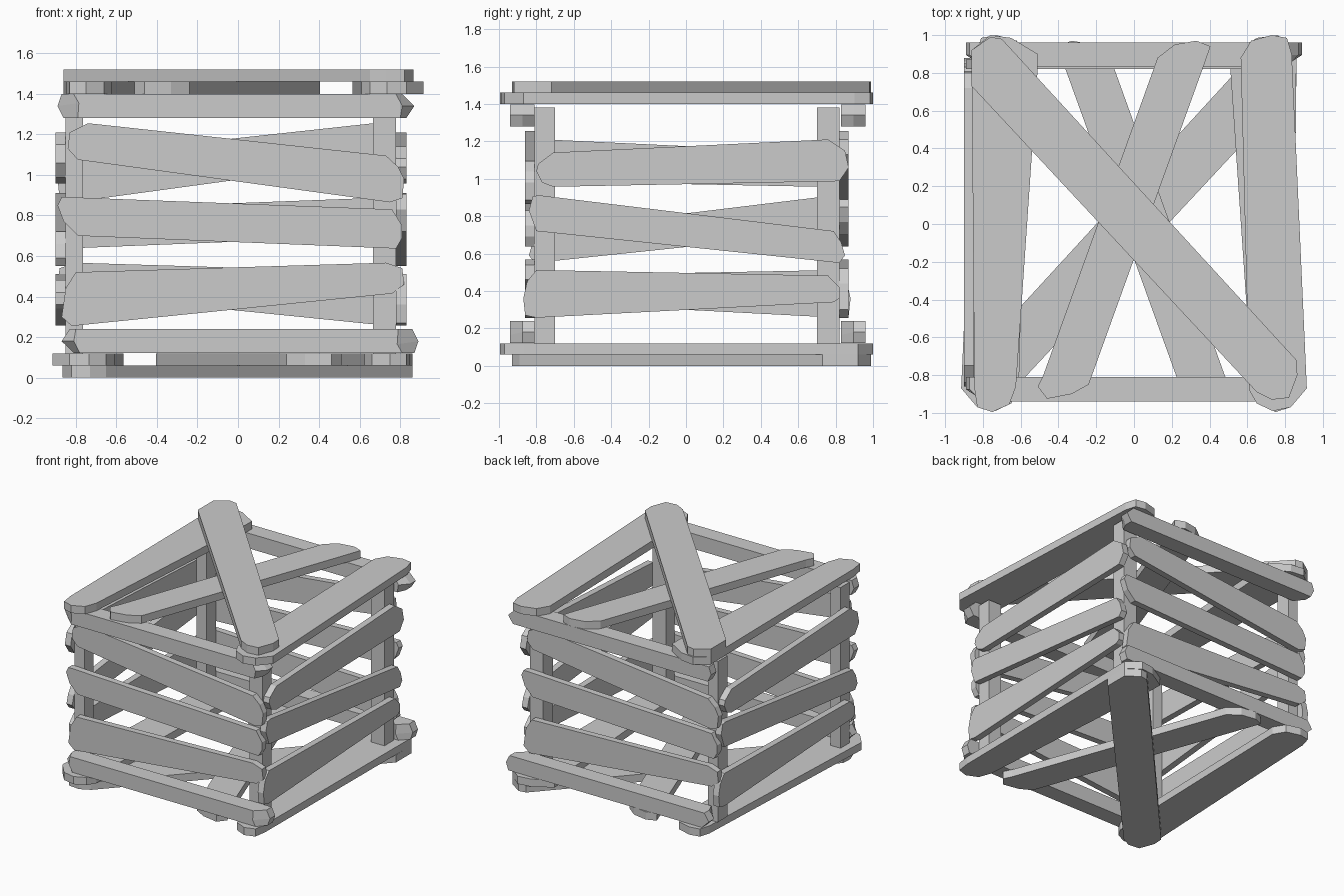
import bpy
from mathutils import Matrix, Vector
from math import pi

if "Cube" in bpy.data.objects:
    bpy.data.objects.remove(bpy.data.objects["Cube"])

H = 1.52      # total height
CX = -0.035   # centre line of the post frame


def mesh_prism(name, ring_a, ring_b):
    """Solid between two matching rings of 3D points."""
    n = len(ring_a)
    faces = [tuple(range(n)), tuple(range(2 * n - 1, n - 1, -1))]
    faces += [(i, i + n, (i + 1) % n + n, (i + 1) % n) for i in range(n)]
    me = bpy.data.meshes.new(name)
    me.from_pydata([Vector(p) for p in ring_a + ring_b], [], faces)
    import bmesh
    bm = bmesh.new()
    bm.from_mesh(me)
    bmesh.ops.recalc_face_normals(bm, faces=bm.faces)
    bm.to_mesh(me)
    bm.free()
    ob = bpy.data.objects.new(name, me)
    bpy.context.collection.objects.link(ob)
    return ob


def rotated_copy(ob, name, pivot, axis):
    """Copy turned half a turn about an axis through pivot."""
    me = ob.data.copy()
    p = Matrix.Translation(pivot)
    me.transform(p @ Matrix.Rotation(pi, 4, axis) @ p.inverted())
    new = bpy.data.objects.new(name, me)
    bpy.context.collection.objects.link(new)


# Lid planks (plan outlines), turned over to make the base
lid = {
    "left_plank": (1.40, [(-.86, .92), (-.76, 1.0), (-.65, .985), (-.51, .9), (-.51, .82),
                          (-.625, -.86), (-.66, -.955), (-.75, -.995), (-.83, -.97), (-.845, -.87)]),
    "right_plank": (1.40, [(.565, .88), (.62, .97), (.73, 1.0), (.81, .985), (.835, .9),
                           (.915, -.87), (.83, -.97), (.735, -.99), (.65, -.95), (.61, -.88)]),
    "middle_plank": (1.40, [(.125, .88), (.215, .95), (.33, .97), (.405, .94), (.37, .84),
                            (-.24, -.85), (-.33, -.9), (-.46, -.925), (-.51, -.86), (-.48, -.8)]),
    "diagonal_plank": (1.46, [(-.86, .92), (-.76, .99), (-.70, .98), (.86, -.72), (.865, -.8),
                              (.82, -.92), (.73, -.93), (.65, -.89), (-.86, .73)]),
}
for name, (z, pts) in lid.items():
    ob = mesh_prism("lid_" + name, [(x, y, z) for x, y in pts], [(x, y, z + .06) for x, y in pts])
    rotated_copy(ob, "base_" + name, (0, 0, H / 2), 'Y')

# Cross rails with tapered ends, under the lid and over the base
rail = [(-.86, 1.28), (-.89, 1.34), (-.87, 1.398), (.81, 1.398), (.87, 1.34), (.83, 1.28)]
rail_front = [(-.79, 1.28), (-.785, 1.355), (-.81, 1.398), (.78, 1.398), (.81, 1.34), (.80, 1.28)]
for side, y0, y1 in (("front", -.94, -.81), ("back", .83, .96)):
    ob = mesh_prism(side + "_upper_rail", [(x, y0, z) for x, z in rail_front],
                    [(x, (y0 + y1) / 2, z) for x, z in rail])
    ob2 = mesh_prism(side + "_upper_rail_body", [(x, (y0 + y1) / 2, z) for x, z in rail],
                     [(x, y1, z) for x, z in rail])
    for o in (ob, ob2):
        rotated_copy(o, o.name.replace("upper", "lower"), (0, 0, H / 2), 'Y')

# Corner posts
for xn, x0, x1 in (("left", -.85, -.765), ("right", .665, .78)):
    for yn, y0, y1 in (("front", -.81, -.70), ("back", .70, .82)):
        base = [(x0, y0), (x1, y0), (x1, y1), (x0, y1)]
        mesh_prism(f"{yn}_{xn}_post", [(x, y, .12) for x, y in base], [(x, y, 1.38) for x, y in base])

# Front slats, turned about the upright axis for the back
front = [
    [(-.79, 1.075), (-.84, 1.13), (-.83, 1.21), (-.74, 1.255), (.73, 1.095), (.79, 1.04), (.82, .98), (.81, .885), (.75, .865)],
    [(-.79, .70), (-.86, .77), (-.89, .85), (-.87, .89), (-.83, .89), (.76, .83), (.81, .75), (.81, .69), (.78, .637)],
    [(-.82, .255), (-.87, .30), (-.85, .44), (-.80, .52), (.73, .567), (.81, .54), (.82, .46), (.76, .415)],
]
for i, pts in enumerate(front):
    ob = mesh_prism(f"front_slat_{i}", [(x, -.86, z) for x, z in pts], [(x, -.81, z) for x, z in pts])
    rotated_copy(ob, f"back_slat_{i}", (CX, .005, 0), 'Z')

# Right slats, turned about the upright axis for the left
right = [
    [(-.71, .957), (-.77, .98), (-.80, 1.04), (-.79, 1.08), (-.71, 1.14), (.76, 1.21), (.85, 1.15), (.87, 1.06), (.82, .987)],
    [(-.80, .72), (-.84, .83), (-.82, .905), (-.79, .912), (.79, .72), (.83, .66), (.85, .59), (.82, .55)],
    [(-.80, .257), (-.86, .27), (-.87, .36), (-.85, .45), (-.80, .512), (.76, .482), (.82, .42), (.82, .36), (.79, .34)],
]
for i, pts in enumerate(right):
    ob = mesh_prism(f"right_slat_{i}", [(.78, y, z) for y, z in pts], [(.83, y, z) for y, z in pts])
    rotated_copy(ob, f"left_slat_{i}", (CX, .005, 0), 'Z')
